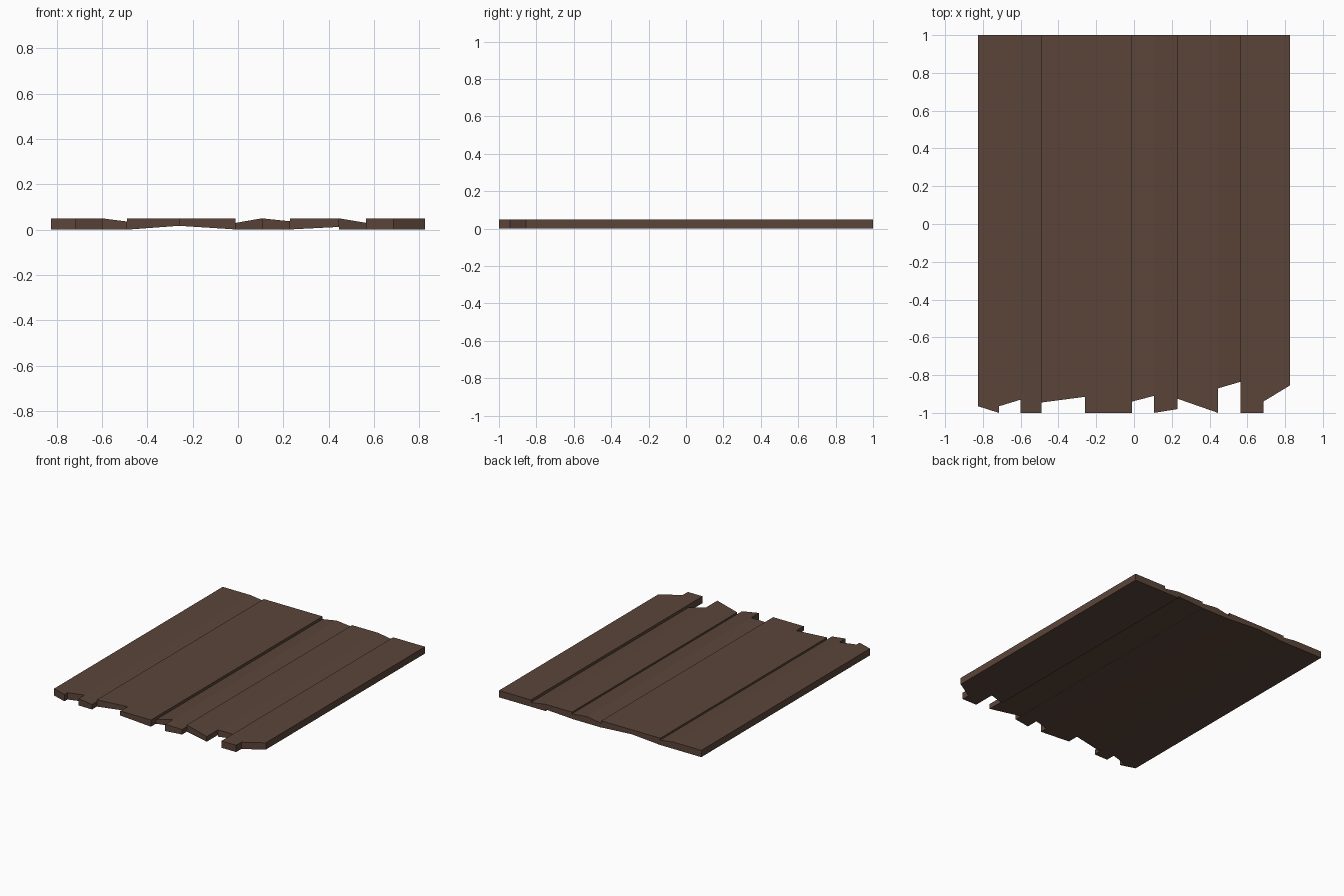
import bpy, bmesh
from mathutils import Vector

if "Cube" in bpy.data.objects:
    bpy.data.objects.remove(bpy.data.objects["Cube"])

wood = bpy.data.materials.new("dark_brown_wood")
wood.diffuse_color = (0.105, 0.060, 0.042, 1)
wood.use_nodes = True
wood.node_tree.nodes["Principled BSDF"].inputs["Base Color"].default_value = wood.diffuse_color
BACK = 1.0

# Each plank: x stations, top heights, (bottom heights of left and right half),
# front y of (left half, right half), each given at its two ends
planks = [
    ((-0.825, -0.715, -0.60, -0.49), (0.05, 0.05, 0.05, 0.036),
     ((0, 0), (0, 0), (0, 0)), ((-0.965, -1.0), (-0.965, -0.93), (-1, -1))),
    ((-0.49, -0.26, -0.01), (0.05, 0.05, 0.05),
     ((0, 0.017), (0.017, 0.001)), ((-0.945, -0.915), (-1, -1))),
    ((-0.01, 0.105, 0.23), (0.03, 0.05, 0.037),
     ((0, 0), (0, 0)), ((-0.94, -0.91), (-1, -0.98))),
    ((0.23, 0.445, 0.565), (0.05, 0.05, 0.03),
     ((0.001, 0.012), (0, 0)), ((-0.925, -1.0), (-0.87, -0.835))),
    ((0.565, 0.685, 0.825), (0.05, 0.05, 0.05),
     ((0, 0), (0, 0)), ((-1, -1), (-0.94, -0.855))),
]


def add_face(bm, pts, direction):
    """Add a polygon whose normal points along direction."""
    f = bm.faces.new([bm.verts.new(p) for p in pts])
    f.normal_update()
    if f.normal.dot(Vector(direction)) < 0:
        f.normal_flip()


def make_plank(name, xs, tops, bottoms, fronts):
    bm = bmesh.new()
    n = len(bottoms)
    for i in range(n):
        x0, x1 = xs[i], xs[i + 1]
        t0, t1 = tops[i], tops[i + 1]
        b0, b1 = bottoms[i]
        y0, y1 = fronts[i]
        # edge points, including the neighbour's broken end when it is shorter
        left, right = [y0], [y1]
        if i > 0 and fronts[i - 1][1] > y0:
            left.append(fronts[i - 1][1])
        if i < n - 1 and fronts[i + 1][0] > y1:
            right.append(fronts[i + 1][0])
        left.append(BACK)
        right.append(BACK)
        # top and bottom
        for za, zb, d in ((t0, t1, 1), (b0, b1, -1)):
            add_face(bm, [(x0, y, za) for y in reversed(left)]
                     + [(x1, y, zb) for y in right], (0, 0, d))
        # broken front end and straight back end
        for ya, yb, d in ((y0, y1, -1), (BACK, BACK, 1)):
            add_face(bm, [(x0, ya, b0), (x1, yb, b1), (x1, yb, t1), (x0, ya, t0)],
                     (0, d, 0))
        # long outer sides
        if i == 0:
            add_face(bm, [(x0, y0, b0), (x0, BACK, b0), (x0, BACK, t0), (x0, y0, t0)],
                     (-1, 0, 0))
        if i == n - 1:
            add_face(bm, [(x1, y1, b1), (x1, BACK, b1), (x1, BACK, t1), (x1, y1, t1)],
                     (1, 0, 0))
        else:
            # step between splinters, and underside step where heights differ
            yn, bn = fronts[i + 1][0], bottoms[i + 1][0]
            d = 1 if y1 < yn else -1
            zl = b1 if d > 0 else bn
            lo, hi = min(y1, yn), max(y1, yn)
            add_face(bm, [(x1, lo, zl), (x1, hi, zl), (x1, hi, t1), (x1, lo, t1)],
                     (d, 0, 0))
            if abs(b1 - bn) > 1e-5:
                add_face(bm, [(x1, hi, b1), (x1, BACK, b1), (x1, BACK, bn), (x1, hi, bn)],
                         (-1 if bn < b1 else 1, 0, 0))
    bmesh.ops.remove_doubles(bm, verts=bm.verts, dist=1e-5)
    me = bpy.data.meshes.new(name)
    bm.to_mesh(me)
    bm.free()
    me.materials.append(wood)
    ob = bpy.data.objects.new(name, me)
    bpy.context.collection.objects.link(ob)


for k, p in enumerate(planks):
    make_plank(f"plank_{k + 1}", *p)
